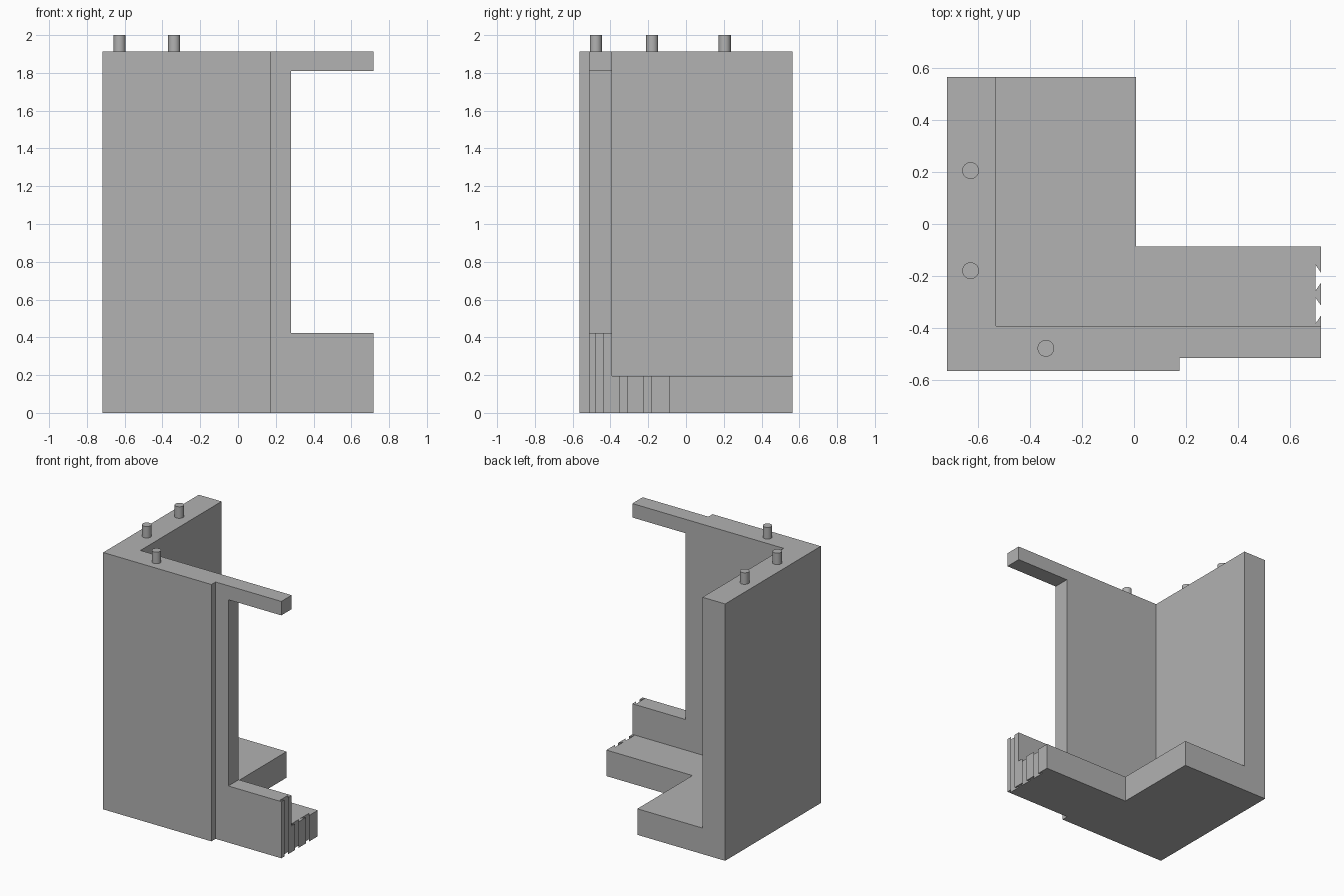
import bpy
import bmesh

if "Cube" in bpy.data.objects:
    bpy.data.objects.remove(bpy.data.objects["Cube"], do_unlink=True)

grey = bpy.data.materials.new("plain_grey")
grey.use_nodes = True
colour = (0.445, 0.445, 0.445, 1)
grey.diffuse_color = colour
grey.node_tree.nodes["Principled BSDF"].inputs["Base Color"].default_value = colour


def prism(name, outline, z0, z1):
    """Extrude a plan outline from z0 up to z1."""
    bm = bmesh.new()
    base = bm.faces.new([bm.verts.new((x, y, z0)) for x, y in outline])
    up = bmesh.ops.extrude_face_region(bm, geom=[base])
    top = [v for v in up["geom"] if isinstance(v, bmesh.types.BMVert)]
    bmesh.ops.translate(bm, verts=top, vec=(0, 0, z1 - z0))
    bmesh.ops.recalc_face_normals(bm, faces=bm.faces)
    mesh = bpy.data.meshes.new(name)
    bm.to_mesh(mesh)
    bm.free()
    mesh.materials.append(grey)
    obj = bpy.data.objects.new(name, mesh)
    bpy.context.collection.objects.link(obj)
    return obj


def rect(x0, x1, y0, y1):
    return [(x0, y0), (x1, y0), (x1, y1), (x0, y1)]


def cut(target, cutter):
    """Subtract the cutter from the target, then discard it."""
    cutter.hide_render = True
    mod = target.modifiers.new("cut", 'BOOLEAN')
    mod.operation = 'DIFFERENCE'
    mod.solver = 'EXACT'
    mod.object = cutter
    bpy.context.view_layer.objects.active = target
    bpy.ops.object.modifier_apply(modifier=mod.name)
    bpy.data.objects.remove(cutter, do_unlink=True)


X, Y, TOP = 0.717, 0.563, 1.914

# L-shaped block with a stepped front face
body = prism("corner_body", [
    (-X, -Y), (0.175, -Y), (0.175, -0.514), (X, -0.514),
    (X, -0.086), (0.007, -0.086), (0.007, Y), (-X, Y)], 0, TOP)

# Open room behind the two walls, above the floor slab
cut(body, prism("room_cutter", rect(-0.53, 1, -0.392, 1), 0.194, 3))

# Opening in the front wall between the sill and the top beam
cut(body, prism("opening_cutter", rect(0.28, 1, -0.8, -0.2), 0.422, 1.81))

# Dovetail slots down the right-hand end
for y in (-0.206, -0.332, -0.458):
    slot = [(0.696, y - 0.05), (X, y - 0.02), (0.75, y - 0.02),
            (0.75, y + 0.02), (X, y + 0.02), (0.696, y + 0.05)]
    cut(body, prism("slot_cutter", slot, -0.2, 1))

# Locating pins on top of the walls
for i, (x, y) in enumerate([(-0.627, 0.205), (-0.627, -0.179), (-0.338, -0.477)]):
    bpy.ops.mesh.primitive_cylinder_add(
        vertices=32, radius=0.032, depth=2 - TOP, location=(x, y, (2 + TOP) / 2))
    pin = bpy.context.object
    pin.name = f"top_pin_{i + 1}"
    pin.data.materials.append(grey)
    bpy.ops.object.shade_smooth_by_angle()
